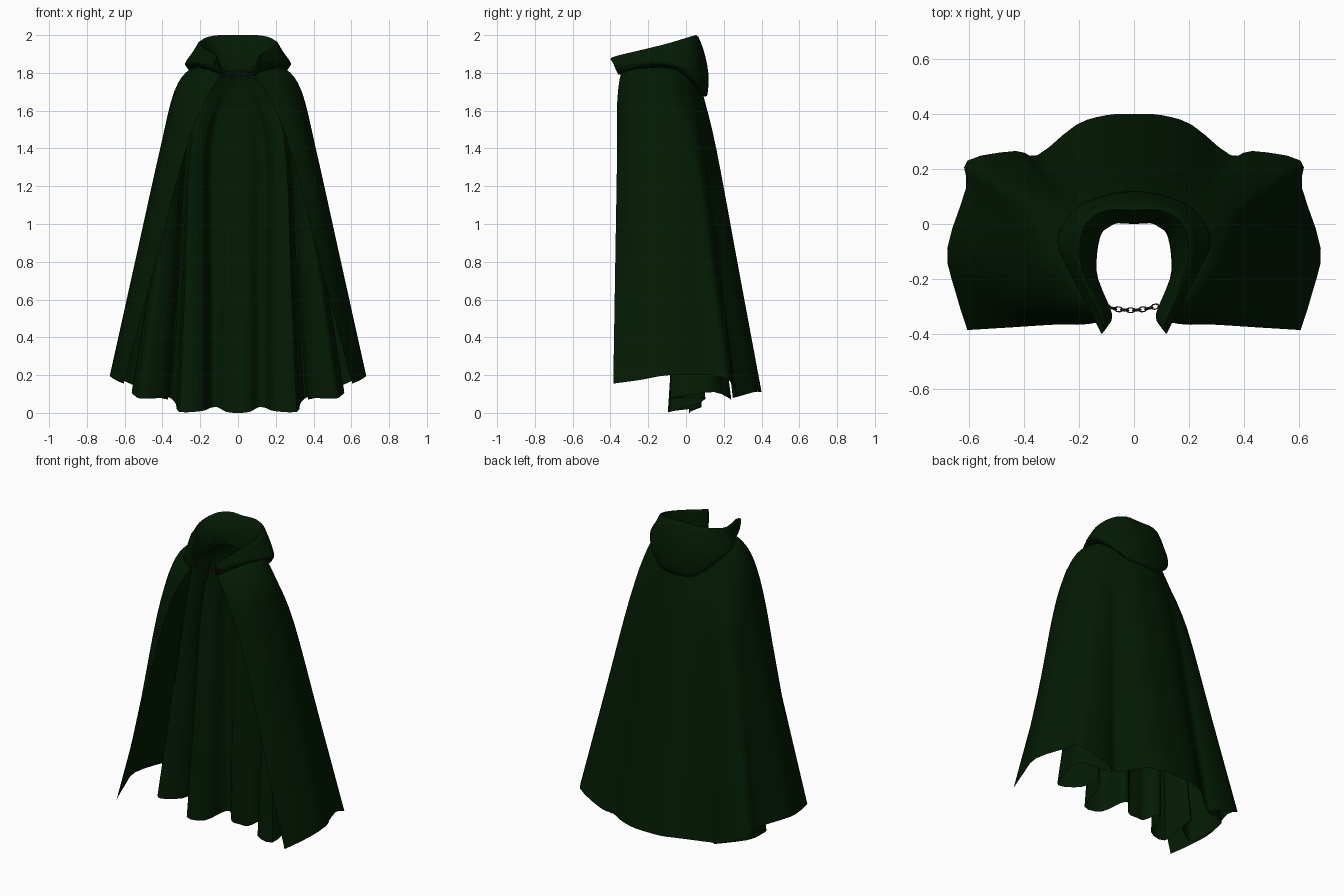
import bpy, bmesh, math
from mathutils import Vector, Matrix


def material(name, rgb):
    m = bpy.data.materials.new(name)
    m.diffuse_color = (*rgb, 1)
    return m


GREEN = material("dark green cloth", (0.0009, 0.0108, 0.0011))
METAL = material("dark metal", (0.02, 0.018, 0.015))


def spline(pts, n):
    """Catmull-Rom curve through pts with n steps per span."""
    out = []
    for i in range(len(pts) - 1):
        p0, p1, p2 = pts[max(i - 1, 0)], pts[i], pts[i + 1]
        p3 = pts[min(i + 2, len(pts) - 1)]
        for k in range(n):
            t = k / n
            out.append(0.5 * (2 * p1 + (p2 - p0) * t + (2 * p0 - 5 * p1 + 4 * p2 - p3) * t * t
                              + (3 * p1 - p0 - 3 * p2 + p3) * t ** 3))
    return out + [pts[-1]]


def mirrored(half):
    """Half row starting at the back centre -> full row, left front to right front."""
    half = [Vector(p) for p in half]
    return [Vector((-p.x, p.y, p.z)) for p in half[:0:-1]] + half


def cloth(name, rows, nu, nv, angle):
    """Smooth sheet through mirrored rows, listed from top to bottom."""
    rows = [spline(mirrored(r), nu) for r in rows]
    cols = [spline([r[i] for r in rows], nv) for i in range(len(rows[0]))]
    bm = bmesh.new()
    vs = [[bm.verts.new(p) for p in c] for c in cols]
    for a, b in zip(vs, vs[1:]):
        for j in range(len(a) - 1):
            bm.faces.new((a[j], b[j], b[j + 1], a[j + 1]))
    bmesh.ops.remove_doubles(bm, verts=bm.verts, dist=0.0005)
    # turn the sheet so the middle of the back faces +y
    bm.normal_update()
    if sum(f.normal.y for f in bm.faces if f.calc_center_median().y > 0) < 0:
        bmesh.ops.reverse_faces(bm, faces=bm.faces)
    return finish(name, bm, GREEN, angle)


def finish(name, bm, mat, angle):
    me = bpy.data.meshes.new(name)
    bm.to_mesh(me)
    bm.free()
    me.materials.append(mat)
    ob = bpy.data.objects.new(name, me)
    bpy.context.collection.objects.link(ob)
    bpy.ops.object.select_all(action='DESELECT')
    ob.select_set(True)
    bpy.context.view_layer.objects.active = ob
    bpy.ops.object.shade_smooth_by_angle(angle=math.radians(angle))
    return ob


def mid(a, b, t=0.5):
    return [Vector(p).lerp(Vector(q), t) for p, q in zip(a, b)]


# Outer cloak: rows from back centre to front edge
neck = [(0, .02, 1.84), (.04, .02, 1.84), (.07, .01, 1.84), (.1, -.01, 1.84), (.12, -.04, 1.84),
        (.13, -.08, 1.83), (.135, -.12, 1.83), (.135, -.19, 1.82), (.12, -.27, 1.81), (.085, -.335, 1.8)]
shoulder = [(0, .065, 1.79), (.05, .063, 1.79), (.1, .05, 1.79), (.15, .025, 1.8), (.19, -.01, 1.81),
            (.22, -.05, 1.82), (.245, -.1, 1.82), (.245, -.18, 1.82), (.18, -.29, 1.81), (.1, -.35, 1.775)]
chest = [(0, .092, 1.68), (.06, .09, 1.68), (.12, .075, 1.68), (.18, .05, 1.68), (.24, .025, 1.68),
         (.3, -.03, 1.69), (.325, -.08, 1.7), (.335, -.17, 1.7), (.275, -.305, 1.69), (.185, -.365, 1.63)]
waist = [(0, .16, 1.4), (.08, .155, 1.4), (.15, .135, 1.4), (.23, .1, 1.4), (.29, .09, 1.4),
         (.36, .06, 1.4), (.395, -.01, 1.4), (.412, -.14, 1.4), (.37, -.3, 1.4), (.28, -.365, 1.38)]
hem = [(0, .4, .11), (.1, .395, .11), (.21, .36, .11), (.35, .25, .08), (.43, .265, .1),
       (.605, .23, .17), (.61, .13, .2), (.678, -.09, .2), (.65, -.24, .175), (.605, -.385, .155)]
cloth("outer_cloak", [neck, shoulder, chest, waist, mid(waist, hem), hem], 3, 4, 50)

# Inner layer hanging in deep pleats, its ends turning back to the rear folds
pleat_hem = [(0, .02, 0), (.06, .02, .005), (.11, .08, .03), (.15, .06, .025), (.19, -.07, .01),
             (.31, -.085, .005), (.33, .06, .05), (.36, .1, .08), (.39, -.02, .08), (.51, -.085, .075),
             (.545, -.01, .09), (.55, .15, .11), (.37, .24, .07)]
pleat_waist = [(0, .06, 1.4), (.06, .06, 1.4), (.11, .085, 1.4), (.15, .075, 1.4), (.18, .02, 1.4),
               (.25, -.01, 1.4), (.265, .03, 1.4), (.275, .035, 1.4), (.29, -.01, 1.4), (.335, -.05, 1.4),
               (.348, -.02, 1.4), (.35, .03, 1.4), (.31, .07, 1.4)]
pleat_top = [(x * .5, .055 - .325 * x * x, 1.7) for x, y, z in pleat_hem]
pleat_neck = [(x * .22, .015 - .15 * x * x, 1.83) for x, y, z in pleat_hem]
cloth("inner_cloak", [pleat_neck, pleat_top, pleat_waist, mid(pleat_waist, pleat_hem), pleat_hem], 3, 4, 50)

# Lowered hood: stations from back centre to front tip, each from inside collar over rim to outer edge
stations = [
    [(0, 0, 1.81), (0, .01, 1.9), (0, .05, 2), (0, .09, 1.93), (0, .118, 1.8), (0, .112, 1.68), (0, .08, 1.69)],
    [(.08, 0, 1.81), (.08, .005, 1.9), (.1, .05, 2), (.11, .08, 1.92), (.12, .1, 1.8), (.12, .092, 1.69), (.1, .06, 1.7)],
    [(.12, -.04, 1.81), (.13, -.03, 1.89), (.175, 0, 1.985), (.2, .03, 1.92), (.22, .05, 1.82), (.21, .045, 1.76), (.18, .02, 1.76)],
    [(.135, -.12, 1.8), (.145, -.12, 1.86), (.2, -.1, 1.955), (.24, -.08, 1.91), (.28, -.06, 1.85), (.26, -.06, 1.828), (.21, -.07, 1.815)],
    [(.13, -.2, 1.79), (.14, -.2, 1.84), (.175, -.2, 1.93), (.2, -.2, 1.9), (.225, -.19, 1.86), (.21, -.19, 1.84), (.17, -.19, 1.82)],
    [(.08, -.325, 1.785), (.085, -.335, 1.82), (.11, -.36, 1.89), (.12, -.36, 1.875), (.145, -.345, 1.85), (.135, -.345, 1.815), (.095, -.34, 1.79)],
    [(.095, -.36, 1.8), (.1, -.375, 1.83), (.115, -.397, 1.875), (.118, -.397, 1.868), (.125, -.385, 1.85), (.12, -.375, 1.825), (.1, -.362, 1.8)],
]
cloth("hood", list(zip(*stations)), 3, 3, 60)

# Clasp chain: small links alternately turned
LINKS, MAJOR, MINOR = 9, 0.0125, 0.003
bm = bmesh.new()
for i in range(LINKS):
    t = i / (LINKS - 1) * 2 - 1
    centre = Vector((.088 * t - .012, -.313 + .013 * t * t, 1.786 + .012 * t * t))
    place = (Matrix.Translation(centre) @ Matrix.Rotation(.28 * t, 4, 'Z')
             @ Matrix.Rotation(math.radians(15 + 60 * (i % 2)), 4, 'X') @ Matrix.Diagonal((1.15, .75, 1, 1)))
    ring = []
    for a in range(10):
        u = a * math.tau / 10
        ring.append([])
        for b in range(6):
            v = b * math.tau / 6
            r = MAJOR + MINOR * math.cos(v)
            ring[-1].append(bm.verts.new(place @ Vector((r * math.cos(u), r * math.sin(u), MINOR * math.sin(v)))))
    for a in range(10):
        for b in range(6):
            c, d = (a + 1) % 10, (b + 1) % 6
            bm.faces.new((ring[a][b], ring[c][b], ring[c][d], ring[a][d]))
finish("clasp_chain", bm, METAL, 60)
